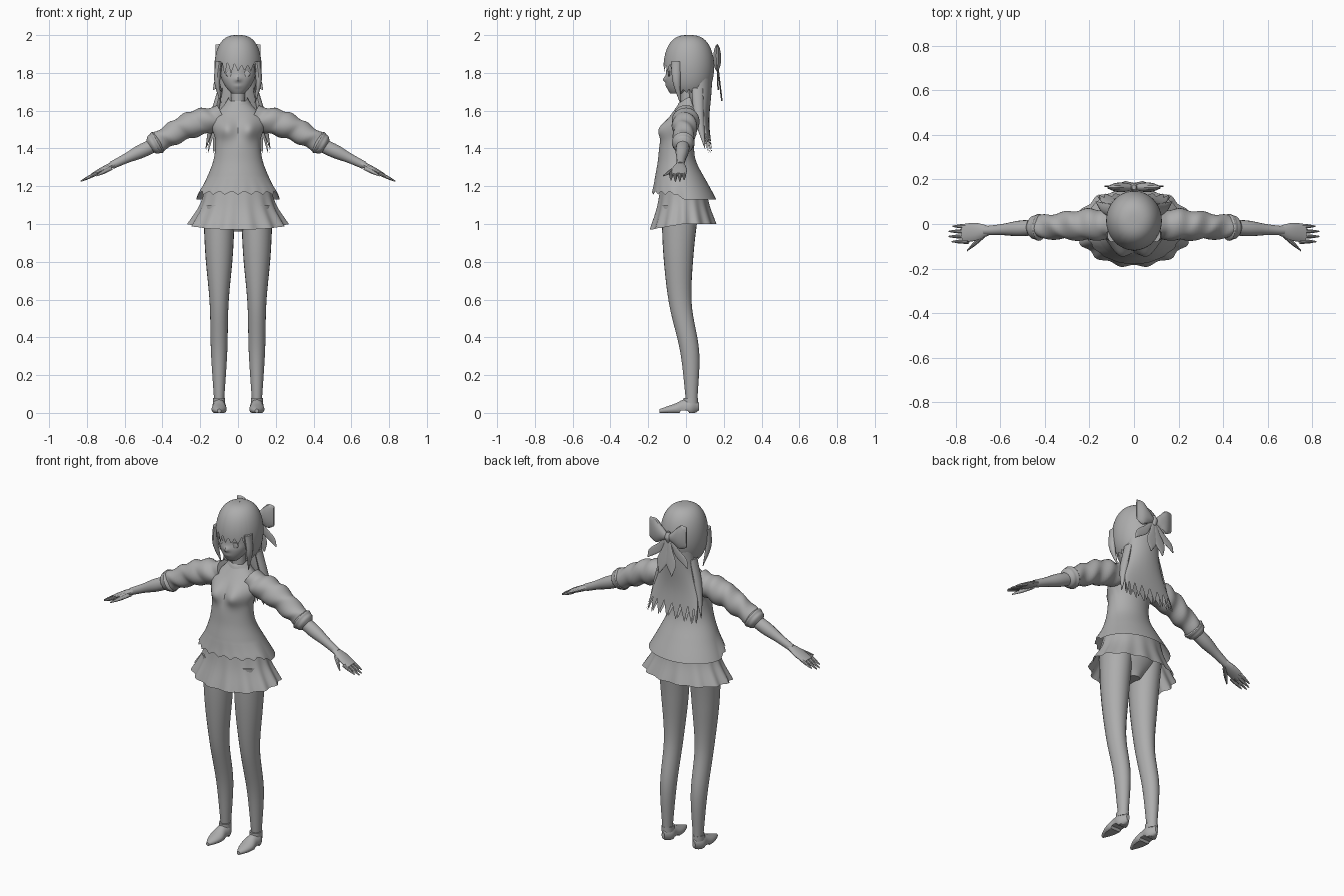
import bpy
import bmesh
from math import sin, cos, pi, tau, exp
from mathutils import Vector

default_cube = bpy.data.objects.get("Cube")
if default_cube:
    bpy.data.objects.remove(default_cube, do_unlink=True)

grey = (.42, .42, .42, 1)
clay = bpy.data.materials.new("clay_grey")
clay.use_nodes = True
clay.diffuse_color = grey
clay.node_tree.nodes["Principled BSDF"].inputs["Base Color"].default_value = grey

SIDEWAYS, DEPTH, UP = Vector((1, 0, 0)), Vector((0, 1, 0)), Vector((0, 0, 1))
ARM_UP = Vector((.5, 0, .9))
parts = []


def sample(values, t):
    """Value at t: a constant, a rule, or a smooth curve through evenly spaced values."""
    if callable(values):
        return values(t)
    if not isinstance(values, list):
        return values
    padded = [2 * values[0] - values[1], *values, 2 * values[-1] - values[-2]]
    spans = len(values) - 1
    i = min(int(t * spans), spans - 1)
    f = t * spans - i
    a, b, c, d = padded[i:i + 4]
    return b + f / 2 * (c - a + f * (2 * a - 5 * b + 4 * c - d + f * (3 * (b - c) + d - a)))


def loft(name, path, width, depth=None, u=SIDEWAYS, v=DEPTH, sides=16, rings=16,
         mirror=False, caps=True, reach=None, warp=None):
    """Skin elliptic sections along a path; reach trims its end, warp shapes its points."""
    depth = width if depth is None else depth
    if isinstance(path, list):
        path = [Vector(point) for point in path]
    bm = bmesh.new()
    loops = []
    for j in range(rings + 1):
        loop = []
        for k in range(sides):
            angle = tau * k / sides
            t = j / rings * (reach(angle) if reach else 1)
            co = (sample(path, t) + u * (sample(width, t) * cos(angle))
                  + v * (sample(depth, t) * sin(angle)))
            if warp:
                warp(co, angle, t)
            loop.append(bm.verts.new(co))
        loops.append(loop)
    for low, high in zip(loops, loops[1:]):
        for k in range(sides):
            bm.faces.new((low[k - 1], low[k], high[k], high[k - 1]))
    if caps:
        bm.faces.new(loops[0])
        bm.faces.new(loops[-1])
    bmesh.ops.recalc_face_normals(bm, faces=bm.faces)
    mesh = bpy.data.meshes.new(name)
    bm.to_mesh(mesh)
    bm.free()
    mesh.materials.append(clay)
    part = bpy.data.objects.new(name, mesh)
    bpy.context.collection.objects.link(part)
    if mirror:
        part.modifiers.new("mirror", "MIRROR").use_mirror_merge = False
    parts.append(part)


def zigzag(value):
    return abs((value % 1) * 2 - 1)


def bump(a, b):
    return exp(-a * a - b * b)


def frontness(angle):
    return max(-sin(angle), 0)


def clamp(value):
    return min(max(value, 0), 1)


# Head: an egg with nose, eye hollows and lips
def egg(t):
    return .1 * sin(pi * (.05 + .8 * t)) ** .6


def shape_face(co, angle, t):
    if co.y < 0:
        co.y -= .016 * bump(co.x / .014, (co.z - 1.765) / .014)
        co.y += .006 * bump((abs(co.x) - .045) / .03, (co.z - 1.8) / .02)
        co.y -= .005 * bump(co.x / .02, (co.z - 1.73) / .01)


loft("head", [(0, -.05, 1.69), (0, -.005, 1.82), (0, .01, 1.95)], egg,
     sides=48, rings=36, warp=shape_face)
loft("eyes", [(.045, -.09, 1.78), (.045, -.09, 1.81)], [.01, .022, .01], .006, mirror=True)
loft("neck", [(0, .01, 1.58), (0, .01, 1.75)], .038)


# Hair cap: a dome whose edge rises to a jagged fringe in front
def fringe(angle):
    front = clamp(frontness(angle) * 8 - 4)
    return 1 - .07 * zigzag(angle * 3) - front * (.25 + .15 * zigzag(angle * 3.3))


def dome(t):
    return .125 * sin(2.5 * t) ** .7 if t > 0 else .001


loft("hair_cap", lambda t: Vector((0, .015, 1.83 + .17 * cos(2.5 * t))), dome,
     lambda t: dome(t) * 1.07, sides=120, rings=30, caps=False, reach=fringe)

# Long hair behind, with locks beside the face and on the shoulders
loft("long_hair", [(0, .07, 1.85), (0, .08, 1.6), (0, .13, 1.37)],
     [.1, .1, .14, .17], [.07, .06, .03, .01], sides=108, caps=False,
     reach=lambda angle: .8 + .2 * zigzag(angle * 18 / tau))
loft("face_locks", [(.1, -.05, 1.86), (.11, -.05, 1.75), (.09, -.03, 1.64)],
     [.02, .015, .002], [.03, .02, .002], mirror=True)
loft("shoulder_locks", [(.09, .06, 1.72), (.13, .07, 1.56), (.17, .1, 1.4)],
     [.015, .02, .002], [.03, .025, .002], mirror=True)

# Hair bow
loft("bow_knot", [(0, .165, 1.83), (0, .165, 1.89)], [.01, .02, .01])
loft("bow_loops", [(0, .165, 1.86), (.12, .165, 1.89)], [.01, .04, .07, .06],
     [.01, .02, .02, .005], u=UP, mirror=True)
for name, tip in (("outer", (.13, .17, 1.71)), ("inner", (.04, .19, 1.65))):
    loft("bow_" + name + "_tails", [(0, .165, 1.86), tip], [.01, .02, .035, .003],
         .004, mirror=True)


# Blouse with bust, raised and scalloped at the front hem
def shape_blouse(co, angle, t):
    front = min(frontness(angle) * 3, 1)
    if co.y < 0:
        co.y -= .035 * bump((abs(co.x) - .06) / .045, (co.z - 1.5) / .05)
    hem = clamp((1.25 - co.z) * 9)
    co.z += hem * front * (.045 - .02 * zigzag(angle * 20 / tau))
    co.x *= 1 + .025 * hem * front * cos(angle * 20)


loft("blouse", [(0, -.01, 1.13), (0, -.05, 1.39), (0, .01, 1.65)],
     [.22, .17, .13, .12, .14, .05], [.17, .135, .1, .09, .08, .04],
     sides=100, rings=48, caps=False, warp=shape_blouse)


def collar_dip(co, angle, t):
    co.z -= .03 * frontness(angle)


loft("collar", [(0, .01, 1.67), (0, 0, 1.6)], [.05, .07, .1], [.05, .06, .08],
     sides=40, caps=False, warp=collar_dip)


# Pleated skirt over the hips
def pleat(co, angle, t):
    wave = 1 + .035 * t * cos(angle * 14)
    co.x *= wave
    co.y *= wave
    co.z -= .03 * t * frontness(angle)


loft("skirt", [(0, -.015, 1.2), (0, -.015, 1)], [.17, .2, .26], [.12, .14, .175],
     sides=112, caps=False, warp=pleat)
loft("hips", [(0, -.02, .96), (0, -.03, 1.2)], [.04, .15, .16], [.05, .11, .1], sides=32)

# Legs bending back below the knee
shin_curve = (-.03, -.04, -.03, .02, .03)
loft("legs", [(.1, y, 1.1 - i * .26) for i, y in enumerate(shin_curve)],
     [.085, .073, .05, .043, .026], [.1, .08, .06, .05, .03],
     sides=24, rings=28, mirror=True)


# Shoes with a raised arch before the heel
def flatten_sole(co, angle, t):
    co.z = max(co.z, .012 if abs(co.y + .01) < .02 else 0)


loft("shoes", [(.1, .07, .035), (.1, -.14, .01)], [.01, .035, .035, .04, .03, .01],
     [.02, .045, .045, .03, .02, .01], v=UP, sides=24, rings=24, mirror=True,
     warp=flatten_sole)
loft("shoe_rims", [(.1, .025, .05), (.1, .025, .08)], .032, .038, sides=24, mirror=True)


# Arms: folded sleeves, rolled cuffs, forearms and hands
def fold(co, angle, t):
    co.z += .005 * sin(t * 26 + angle)
    co.y += .005 * sin(t * 22 + angle * 2)


def arm_part(name, path, width, depth=None, **options):
    loft(name, path, width, depth, u=DEPTH, v=ARM_UP, mirror=True, **options)


arm_part("sleeves", [(.08, 0, 1.57), (.26, -.005, 1.52), (.44, -.015, 1.425)],
         [.06, .07, .06, .05], sides=28, rings=30, warp=fold)
arm_part("cuffs", [(.41, -.015, 1.44), (.47, -.015, 1.41)], [.04, .06, .055, .05, .03], sides=24)
arm_part("forearms", [(.44, -.015, 1.42), (.67, -.03, 1.31)], [.035, .035, .025, .02])
arm_part("palms", [(.65, -.03, 1.32), (.77, -.04, 1.26)], [.02, .04, .04], [.016, .015, .01])
for i, finger in enumerate(("little", "ring", "middle", "index")):
    y, length = -.01 - i * .023, .07 + .02 * sin(i)
    arm_part(finger + "_fingers", [(.745, y, 1.27), (.745 + length, y, 1.27 - length / 2)],
             [.01, .009, .003], sides=10, rings=8)
arm_part("thumbs", [(.67, -.045, 1.3), (.75, -.12, 1.255)], [.014, .012, .003], sides=10, rings=8)

# Smooth shading with sharp rims
bpy.ops.object.select_all(action="DESELECT")
for part in parts:
    part.select_set(True)
bpy.context.view_layer.objects.active = parts[0]
bpy.ops.object.shade_smooth_by_angle()
